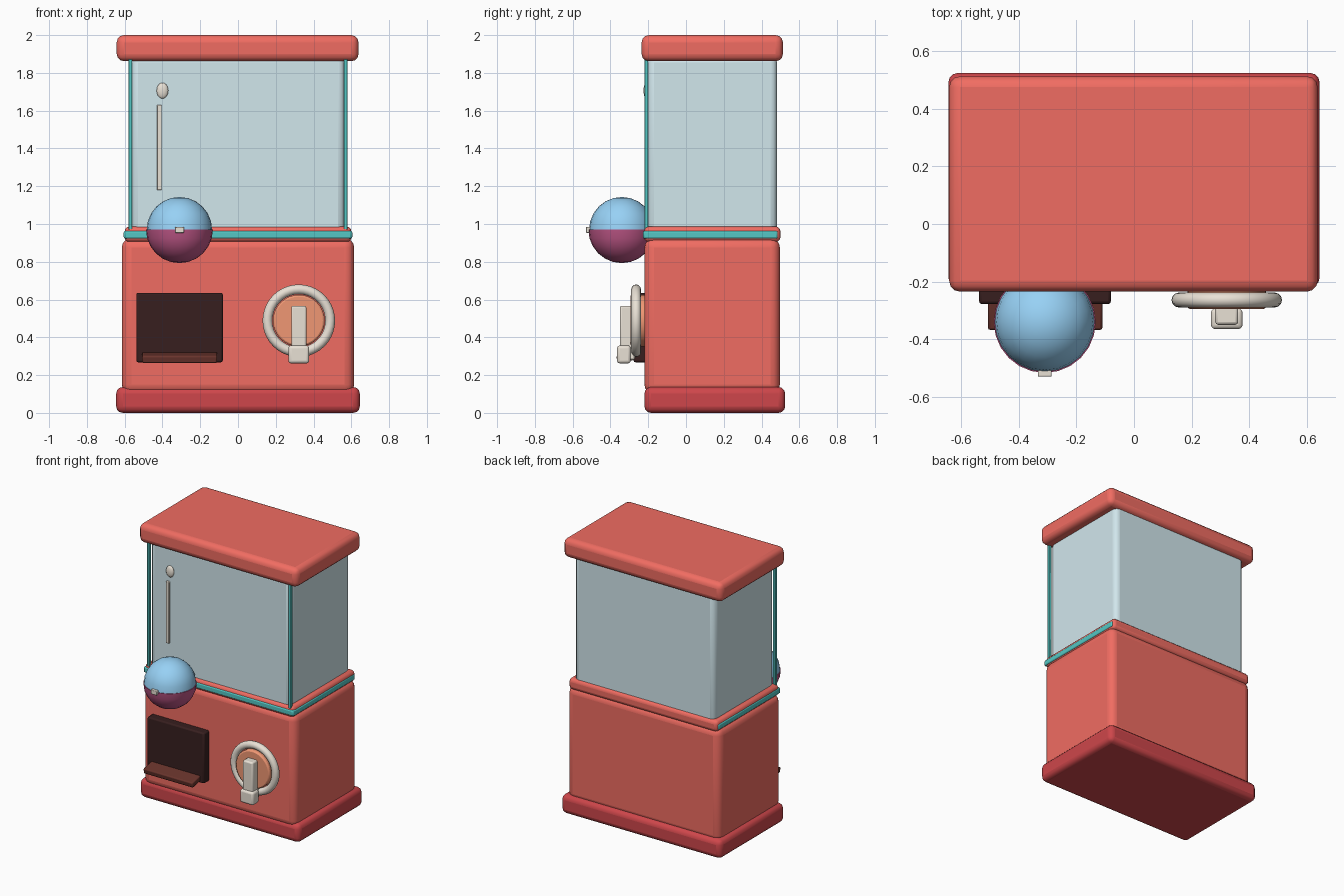
import bpy, bmesh
from math import radians
from mathutils import Matrix

if "Cube" in bpy.data.objects:
    bpy.data.objects.remove(bpy.data.objects["Cube"])


def material(name, r, g, b):
    # sRGB 0-255 to linear viewport colour
    m = bpy.data.materials.new(name)
    m.diffuse_color = [(c / 255) ** 2.2 for c in (r, g, b)] + [1]
    m.use_nodes = True
    m.node_tree.nodes["Principled BSDF"].inputs["Base Color"].default_value = m.diffuse_color
    return m


CORAL = material("coral", 240, 108, 98)
RED = material("red", 205, 72, 76)
GLASS = material("glass", 208, 230, 236)
TEAL = material("teal", 85, 198, 195)
DARK = material("dark_brown", 58, 36, 36)
BROWN = material("brown", 105, 55, 48)
CREAM = material("cream", 232, 224, 212)
ORANGE = material("orange", 240, 150, 115)
BLUE = material("blue", 150, 208, 245)
PINK = material("magenta", 190, 88, 135)


def finish(ob, name, mat):
    ob.name = name
    ob.data.materials.append(mat)
    bpy.ops.object.select_all(action='DESELECT')
    ob.select_set(True)
    bpy.context.view_layer.objects.active = ob
    bpy.ops.object.shade_smooth_by_angle(angle=radians(40))
    return ob


def box(name, x, y, z, mat, bevel=0.0, segments=3, tilt=0.0):
    # rounded box from min/max ranges
    centre = [(a + b) / 2 for a, b in (x, y, z)]
    bpy.ops.mesh.primitive_cube_add(size=1, location=centre)
    ob = bpy.context.object
    size = [b - a for a, b in (x, y, z)]
    ob.data.transform(Matrix.Diagonal((*size, 1)))
    ob.rotation_euler.x = tilt
    if bevel:
        mod = ob.modifiers.new("round", 'BEVEL')
        mod.width, mod.segments = bevel, segments
    return finish(ob, name, mat)


# Cabinet
box("base_plinth", (-0.645, 0.645), (-0.22, 0.525), (0, 0.137), RED, 0.035)
box("lower_body", (-0.615, 0.615), (-0.22, 0.497), (0.1, 0.925), CORAL, 0.05, 4)
box("middle_rim", (-0.6, 0.6), (-0.222, 0.5), (0.905, 0.987), CORAL, 0.025)
box("glass_case", (-0.565, 0.565), (-0.205, 0.482), (0.95, 1.89), GLASS, 0.035)
box("lid", (-0.642, 0.638), (-0.235, 0.513), (1.862, 2.0), CORAL, 0.038)

# Teal trim
box("trim_front", (-0.6, 0.6), (-0.228, -0.2), (0.923, 0.963), TEAL, 0.008, 2)
for side, s in (("left", -1), ("right", 1)):
    x = sorted((s * 0.575, s * 0.605))
    box(f"trim_{side}", x, (-0.225, 0.485), (0.923, 0.963), TEAL, 0.008, 2)
    x = sorted((s * 0.56, s * 0.58))
    box(f"post_{side}", x, (-0.22, -0.2), (0.97, 1.88), TEAL, 0.004, 2)

# Reflection marks on the glass
box("glint_strip", (-0.429, -0.404), (-0.219, -0.2), (1.18, 1.63), CREAM, 0.004, 2)
bpy.ops.mesh.primitive_uv_sphere_add(segments=16, ring_count=10, location=(-0.4, -0.21, 1.706))
glint = bpy.context.object
glint.data.transform(Matrix.Diagonal((0.031, 0.015, 0.042, 1)))
finish(glint, "glint_spot", CREAM)

# Prize chute
box("chute_panel", (-0.538, -0.08), (-0.278, -0.2), (0.268, 0.636), DARK, 0.01, 2)
box("chute_flap", (-0.507, -0.11), (-0.367, -0.23), (0.276, 0.316), BROWN, 0.008, 2, radians(12))

# Turning dial
DX, DZ = 0.322, 0.488
bpy.ops.mesh.primitive_torus_add(major_radius=0.166, minor_radius=0.026, major_segments=40,
                                 minor_segments=12, location=(DX, -0.264, DZ),
                                 rotation=(radians(90), 0, 0))
finish(bpy.context.object, "dial_ring", CREAM)
bpy.ops.mesh.primitive_cylinder_add(vertices=32, radius=0.137, depth=0.095,
                                    location=(DX, -0.2475, DZ), rotation=(radians(90), 0, 0))
disc = bpy.context.object
bev = disc.modifiers.new("round", 'BEVEL')
bev.width, bev.segments = 0.01, 2
finish(disc, "dial_disc", ORANGE)
box("dial_handle", (DX - 0.04, DX + 0.04), (-0.35, -0.27), (0.28, 0.567), CREAM, 0.01, 2)
box("dial_grip", (DX - 0.055, DX + 0.055), (-0.365, -0.293), (0.262, 0.357), CREAM, 0.015, 3)

# Capsule: two hemispheres and a clasp
CX, CY, CZ = -0.31, -0.34, 0.97


def hemisphere(name, radius, sign, mat):
    bm = bmesh.new()
    bmesh.ops.create_uvsphere(bm, u_segments=24, v_segments=12, radius=radius)
    cut = bmesh.ops.bisect_plane(bm, geom=bm.verts[:] + bm.edges[:] + bm.faces[:], dist=1e-5,
                                 plane_co=(0, 0, 0), plane_no=(0, 0, -sign), clear_outer=True)
    rim = [e for e in bm.edges if e.is_boundary]
    bmesh.ops.holes_fill(bm, edges=rim)
    bmesh.ops.recalc_face_normals(bm, faces=bm.faces[:])
    me = bpy.data.meshes.new(name)
    bm.to_mesh(me)
    bm.free()
    ob = bpy.data.objects.new(name, me)
    ob.location = (CX, CY, CZ)
    bpy.context.collection.objects.link(ob)
    finish(ob, name, mat)


hemisphere("capsule_top", 0.173, 1, BLUE)
hemisphere("capsule_bottom", 0.177, -1, PINK)
box("capsule_clasp", (CX - 0.024, CX + 0.024), (-0.53, -0.5), (0.953, 0.985), CREAM, 0.004, 2)
